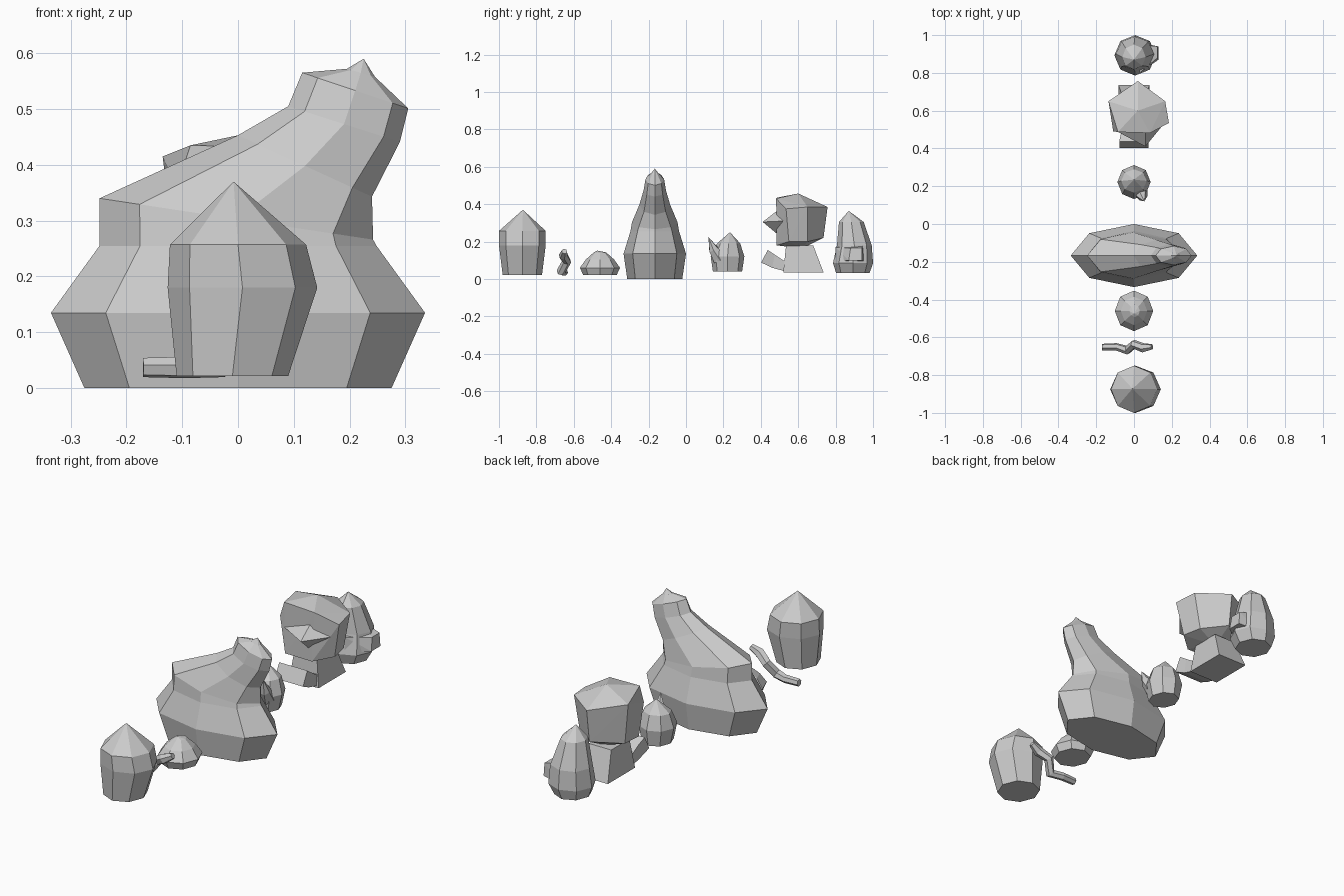
import bpy, bmesh
from math import sin, cos, pi
from mathutils import Vector


def finish(bm, name):
    bmesh.ops.recalc_face_normals(bm, faces=bm.faces)
    mesh = bpy.data.meshes.new(name)
    bm.to_mesh(mesh)
    bm.free()
    obj = bpy.data.objects.new(name, mesh)
    bpy.context.collection.objects.link(obj)
    return obj


def skin(bm, rings, tip=None):
    """Join rings of points into a closed shell, optionally ending in a tip."""
    loops = [[bm.verts.new(p) for p in ring] for ring in rings]
    n = len(loops[0])
    for a, b in zip(loops, loops[1:]):
        for i in range(n):
            j = (i + 1) % n
            bm.faces.new((a[i], a[j], b[j], b[i]))
    bm.faces.new(loops[0][::-1])
    if tip:
        t = bm.verts.new(tip)
        for i in range(n):
            bm.faces.new((loops[-1][i], loops[-1][(i + 1) % n], t))
    else:
        bm.faces.new(loops[-1])


def ring(x, y, z, rx, ry, tilt=0, n=8):
    """Horizontal ellipse; tilt raises the -x side and lowers the +x side."""
    return [(x + rx * cos(2 * pi * i / n), y + ry * sin(2 * pi * i / n),
             z - tilt * cos(2 * pi * i / n)) for i in range(n)]


def lathe(name, rings, tip=None):
    bm = bmesh.new()
    skin(bm, [ring(*r) for r in rings], tip)
    return finish(bm, name)


def tube(name, path, radii, n=6, tip=None):
    """Faceted tube following a bent path."""
    pts = [Vector(p) for p in path]
    rings = []
    for i, p in enumerate(pts):
        d = (pts[min(i + 1, len(pts) - 1)] - pts[max(i - 1, 0)]).normalized()
        u = d.cross(Vector((0, 1, 0.3))).normalized()
        v = d.cross(u)
        rings.append([p + radii[i] * (u * cos(2 * pi * k / n) + v * sin(2 * pi * k / n))
                      for k in range(n)])
    bm = bmesh.new()
    skin(bm, rings, tip)
    return finish(bm, name)


def hull(name, points):
    bm = bmesh.new()
    for p in points:
        bm.verts.new(p)
    out = bmesh.ops.convex_hull(bm, input=bm.verts)
    junk = set(out["geom_interior"]) | set(out["geom_unused"])
    bmesh.ops.delete(bm, geom=[v for v in junk if isinstance(v, bmesh.types.BMVert)],
                     context='VERTS')
    return finish(bm, name)


# Front pointed stone
lathe("front_stone", [
    (-0.01, -0.875, 0.022, 0.1, 0.105),
    (0.008, -0.875, 0.18, 0.134, 0.125),
    (0, -0.875, 0.257, 0.122, 0.125)], (-0.008, -0.872, 0.37))

# Bent twig
tube("twig", [(-0.17, -0.652, 0.037), (-0.095, -0.65, 0.037), (-0.035, -0.668, 0.04),
              (0, -0.637, 0.095), (0.05, -0.656, 0.125), (0.095, -0.65, 0.148)],
     [0.018, 0.02, 0.024, 0.024, 0.025, 0.015])

# Low mound
lathe("low_mound", [
    (0, -0.46, 0.022, 0.085, 0.09),
    (0, -0.46, 0.06, 0.102, 0.107),
    (0, -0.46, 0.105, 0.07, 0.075),
    (0.003, -0.46, 0.142, 0.028, 0.033)], (0, -0.475, 0.152))

# Large mound leaning into a narrow neck
lathe("leaning_mound", [
    (0, -0.167, 0, 0.275, 0.147),
    (0, -0.167, 0.135, 0.335, 0.167),
    (0, -0.167, 0.255, 0.248, 0.13),
    (-0.003, -0.167, 0.303, 0.245, 0.122, 0.037),
    (0.12, -0.167, 0.398, 0.12, 0.082, 0.055),
    (0.19, -0.167, 0.473, 0.1, 0.06, 0.032),
    (0.21, -0.167, 0.533, 0.095, 0.05, 0.032),
    (0.22, -0.167, 0.565, 0.025, 0.02, 0.007)], (0.225, -0.167, 0.59))

# Small bulb with a side thorn
lathe("small_bulb", [
    (0, 0.222, 0.04, 0.07, 0.078),
    (0, 0.222, 0.12, 0.088, 0.09),
    (0, 0.228, 0.19, 0.068, 0.062)], (0, 0.235, 0.25))
tube("bulb_thorn", [(0.03, 0.18, 0.11), (0.045, 0.145, 0.16)], [0.042, 0.027],
     tip=(0.055, 0.12, 0.225))

# Faceted block with a pointed front
hull("block_head", [
    (-0.085, 0.487, 0.435), (0.085, 0.482, 0.43), (0.185, 0.535, 0.375),
    (0.165, 0.65, 0.385), (0.02, 0.757, 0.385), (-0.135, 0.65, 0.415),
    (0.02, 0.6, 0.457), (-0.11, 0.49, 0.36),
    (-0.08, 0.487, 0.18), (0.07, 0.485, 0.18), (0.15, 0.55, 0.2), (0.13, 0.65, 0.2),
    (0.02, 0.735, 0.22), (-0.11, 0.64, 0.21), (0.01, 0.62, 0.163)])
hull("block_beak", [(0.06, 0.41, 0.305), (-0.09, 0.49, 0.31), (0.15, 0.52, 0.31),
                    (0.06, 0.5, 0.375), (0.05, 0.5, 0.23), (0.05, 0.58, 0.3)])

# Stand under the block, with a forward tongue that turns upward
skin_sections = [(0.045, 0.4, 0.72, 0.0), (0.06, 0.55, 0.68, 0.0)]
hull("stand_column", [(s * w, y, z) for s in (-1, 1) for w, y, z in
                      [(0.082, 0.52, 0.036), (0.082, 0.735, 0.036),
                       (0.062, 0.68, 0.18), (0.062, 0.535, 0.18)]])
bm = bmesh.new()
skin(bm, [[(-w, y, a), (w, y, a), (w, y2, b), (-w, y2, b)] for w, y, a, y2, b in
          [(0.078, 0.402, 0.088, 0.437, 0.155),
           (0.07, 0.46, 0.06, 0.475, 0.13),
           (0.068, 0.535, 0.04, 0.52, 0.1),
           (0.068, 0.6, 0.04, 0.6, 0.1)]])
finish(bm, "stand_tongue")

# Back pointed stone with a side bump
lathe("back_stone", [
    (0, 0.892, 0.033, 0.085, 0.09),
    (0.006, 0.893, 0.085, 0.11, 0.107),
    (0.005, 0.9, 0.18, 0.1, 0.093),
    (0, 0.884, 0.305, 0.062, 0.066)], (0, 0.87, 0.364))
hull("stone_bump", [(x, y, z) for x, y, z in
                    [(0.03, 0.8, 0.09), (0.03, 0.8, 0.17), (0.03, 0.96, 0.09),
                     (0.03, 0.95, 0.19), (0.13, 0.87, 0.1), (0.13, 0.94, 0.1),
                     (0.125, 0.88, 0.165), (0.125, 0.94, 0.165)]])
